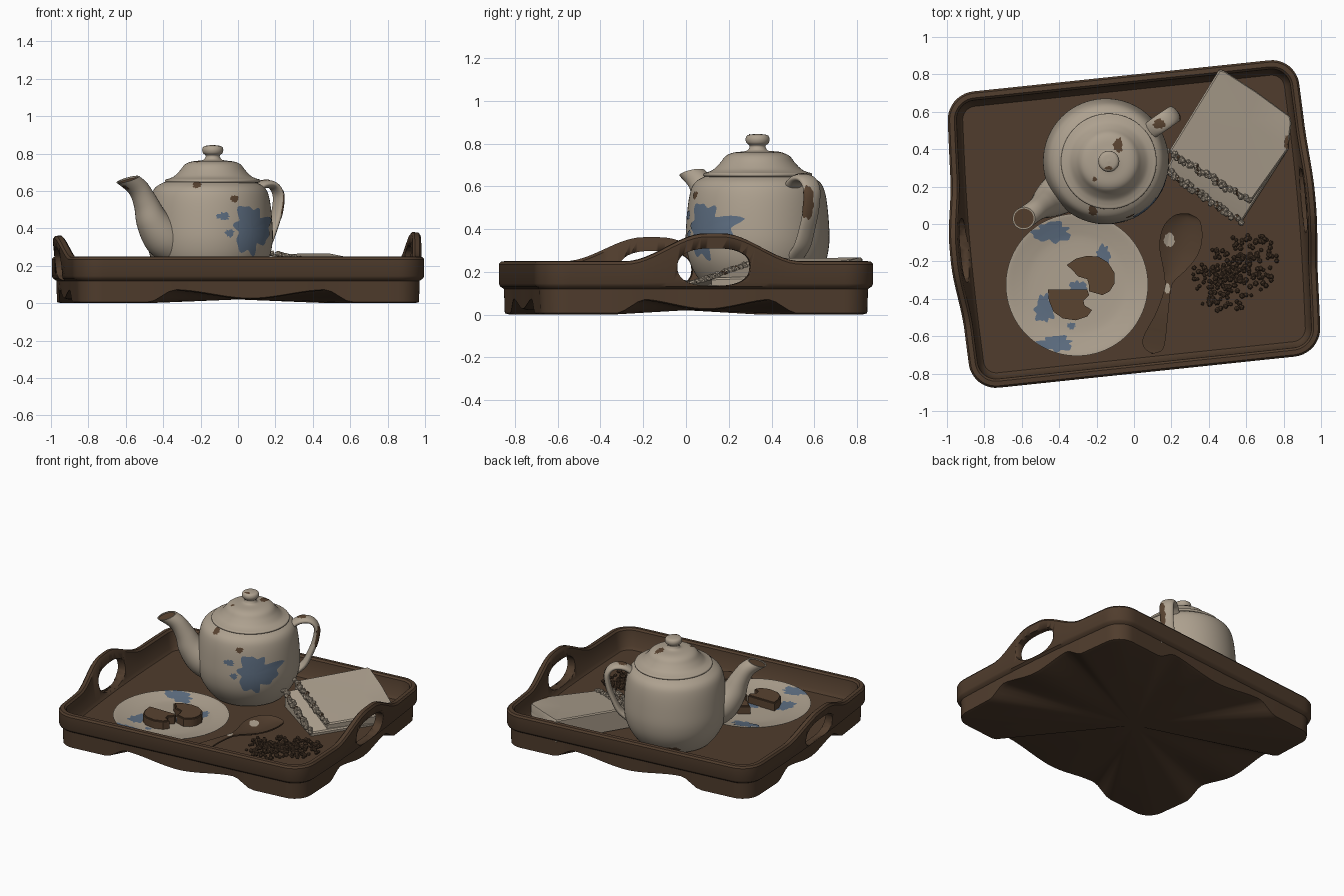
import bpy, bmesh, math, random
from mathutils import Vector, Matrix
from mathutils.bvhtree import BVHTree

if "Cube" in bpy.data.objects:
    bpy.data.objects.remove(bpy.data.objects["Cube"])

random.seed(4)
TURN = Matrix(((0.9945, -0.086, 0), (0.1045, 0.9963, 0), (0, 0, 1)))
FLOOR = 0.11


def material(name, col):
    m = bpy.data.materials.new(name)
    m.diffuse_color = (*col, 1)
    m.use_nodes = True
    m.node_tree.nodes["Principled BSDF"].inputs["Base Color"].default_value = m.diffuse_color
    return m


BROWN = material("dark_wood", (0.080, 0.046, 0.026))
CREAM = material("cream_glaze", (0.42, 0.355, 0.275))
BLUE = material("blue_stain", (0.11, 0.155, 0.22))
CHIP = material("brown_chip", (0.10, 0.056, 0.03))


def finish(name, bm, mats, rule=None, angle=35):
    bmesh.ops.recalc_face_normals(bm, faces=bm.faces)
    if rule:
        for f in bm.faces:
            f.material_index = rule(f.calc_center_median())
    me = bpy.data.meshes.new(name)
    bm.to_mesh(me)
    bm.free()
    for m in mats:
        me.materials.append(m)
    ob = bpy.data.objects.new(name, me)
    bpy.context.collection.objects.link(ob)
    bpy.ops.object.select_all(action='DESELECT')
    ob.select_set(True)
    bpy.context.view_layer.objects.active = ob
    bpy.ops.object.shade_smooth_by_angle(angle=math.radians(angle))
    return ob


def loft(rings, start=None, end=None):
    """Skin closed rings; optional centre points make fan caps."""
    bm = bmesh.new()
    rows = [[bm.verts.new(p) for p in r] for r in rings]
    n = len(rows[0])
    for a, b in zip(rows, rows[1:]):
        for i in range(n):
            bm.faces.new((a[i], a[(i + 1) % n], b[(i + 1) % n], b[i]))
    for row, c in ((rows[0], start), (rows[-1], end)):
        if c is not None:
            v = bm.verts.new(c)
            for i in range(n):
                bm.faces.new((row[i], row[(i + 1) % n], v))
    return bm


def smooth_path(pts, steps):
    """Catmull-Rom resampling of tuples."""
    out = []
    for i in range(len(pts) - 1):
        p = [Vector(pts[max(0, min(len(pts) - 1, i + k))]) for k in (-1, 0, 1, 2)]
        for s in range(steps):
            t = s / steps
            out.append(0.5 * (2 * p[1] + (p[2] - p[0]) * t + (2 * p[0] - 5 * p[1] + 4 * p[2] - p[3]) * t * t
                              + (3 * p[1] - p[0] - 3 * p[2] + p[3]) * t ** 3))
    return out + [Vector(pts[-1])]


def lathe(cx, cy, prof, steps, segs):
    prof = smooth_path(prof, steps)
    ring = lambda r, z: [(cx + r * math.cos(2 * math.pi * i / segs),
                          cy + r * math.sin(2 * math.pi * i / segs), z) for i in range(segs)]
    return loft([ring(max(r, 0.002), z) for r, z in prof],
                (cx, cy, prof[0][1]), (cx, cy, prof[-1][1]))


def ss(t):
    t = max(0, min(1, t))
    return t * t * (3 - 2 * t)


# Ragged thin patches laid on a part, aimed from one side
AIM = {"front": lambda u, v: ((u, -3, v), (0, 1, 0)), "back": lambda u, v: ((u, 3, v), (0, -1, 0)),
       "right": lambda u, v: ((3, u, v), (-1, 0, 0)), "top": lambda u, v: ((u, v, 3), (0, 0, -1))}


def patches(name, target, side, mat, spots, rough=1.0):
    me = target.data
    tree = BVHTree.FromPolygons([v.co for v in me.vertices], [p.vertices for p in me.polygons])
    bm = bmesh.new()
    for cu, cv, a, b in spots:
        rows = []
        for k in range(7):
            row = []
            for i in range(72):
                q = 2 * math.pi * i / 72
                wave = (0.09 * math.sin(3 * q + 20 * cu) + 0.08 * math.sin(7 * q + 30 * cv)
                        + 0.07 * math.sin(10 * q + 50 * cu))
                r = (0.9 + rough * wave) * max(k, .05) / 6
                hit = None
                while hit is None and r > 1e-4:
                    o, d = AIM[side](cu + a * r * math.cos(q), cv + b * r * math.sin(q))
                    hit, nor, _, _ = tree.ray_cast(Vector(o), Vector(d))
                    r *= 0.93
                if hit is None:
                    return
                if nor.dot(Vector(d)) > 0:
                    nor = -nor
                row.append(bm.verts.new(hit + nor * 0.0025))
            rows.append(row)
        for r0, r1 in zip(rows, rows[1:]):
            for i in range(72):
                j = (i + 1) % 72
                bm.faces.new((r0[i], r0[j], r1[j], r1[i]))
        bm.faces.new(rows[0])
    finish(name, bm, [mat])


# Tray: rounded rectangle rings, bowed ends, scalloped feet and raised handles
def tray_ring(off, z, foot=0.0, lift=0.0):
    pts, a, b, r = [], 0.795, 0.645, 0.15 + off
    corners = [(a, b, 0), (-a, b, 90), (-a, -b, 180), (a, -b, 270)]
    for k, (cx, cy, d) in enumerate(corners):
        arc = [(cx + r * math.cos(math.radians(d + 9 * j)), cy + r * math.sin(math.radians(d + 9 * j)))
               for j in range(11)]
        pts += arc
        nx, ny, nd = corners[(k + 1) % 4]
        end = (nx + r * math.cos(math.radians(nd)), ny + r * math.sin(math.radians(nd)))
        pts += [tuple(Vector(arc[-1]).lerp(Vector(end), j / 40)) for j in range(1, 40)]
    out = []
    for x, y in pts:
        short = abs(x) > a + 0.01 and abs(y) < b - 0.001
        t, half = (abs(y), 0.43) if short else (abs(x), 0.55)
        arch = 0.067 * ss((half - t) / 0.15) - 0.046 * ss(1 - t / (half * 0.75))
        rise = 0
        if short:
            mid, top, lean = (0.03, 1, 0.12) if x > 0 else (-0.06, 0.86, 0.28)
            rise = lift * top * ss((0.41 - abs(y - mid)) / 0.37)
            x += math.copysign(lean * rise + 0.018 * math.cos(math.pi / 2 * y / b), x)
        out.append(TURN @ Vector((x, y, z + foot * arch + rise)))
    return out


tray = finish("tray", loft([
    tray_ring(-0.05, 0, 1), tray_ring(-0.028, 0.006, 1), tray_ring(-0.024, 0.12), tray_ring(-0.006, 0.132),
    tray_ring(0, 0.145, 0, 0.01), tray_ring(0, 0.235, 0, 0.128), tray_ring(-0.01, 0.248, 0, 0.13),
    tray_ring(-0.035, 0.25, 0, 0.13), tray_ring(-0.047, 0.238, 0, 0.128), tray_ring(-0.062, 0.13),
    tray_ring(-0.08, FLOOR)], (0, 0, 0.02), (0, 0, FLOOR)), [BROWN])

# Grip openings through both raised ends
grip = [(0.172 * math.copysign(abs(math.cos(q)) ** 0.75, math.cos(q)),
         0.088 * math.copysign(abs(math.sin(q)) ** 0.85, math.sin(q)))
        for q in [2 * math.pi * i / 40 for i in range(40)]]
for s, my, mz in ((-1, -0.045, 0.21), (1, 0.03, 0.222)):
    ends = [[TURN @ Vector((s * x, my + y, mz + z)) for y, z in grip] for x in (0.8, 1.1)]
    mid = [TURN @ Vector((s * x, my, mz)) for x in (0.8, 1.1)]
    cutter = finish("grip_cutter", loft(ends, *mid), [BROWN])
    cutter.hide_render = True
    bpy.context.view_layer.objects.active = tray
    mod = tray.modifiers.new("grip", 'BOOLEAN')
    mod.operation, mod.object, mod.solver = 'DIFFERENCE', cutter, 'EXACT'
    tray.modifiers.move(len(tray.modifiers) - 1, 0)
    bpy.ops.object.modifier_apply(modifier=mod.name)
    bpy.data.objects.remove(cutter)

# Teapot body with stains and chips
PX, PY = -0.15, 0.335
body = [(0, FLOOR), (0.2, FLOOR), (0.255, 0.14), (0.312, 0.23), (0.335, 0.33), (0.332, 0.45),
        (0.318, 0.56), (0.295, 0.615), (0.25, 0.645), (0.23, 0.648)]
pot = finish("teapot_body", lathe(PX, PY, body, 6, 96), [CREAM])
patches("body_stains", pot, "front", BLUE, [(0.07, 0.395, 0.1, 0.135), (-0.08, 0.465, 0.038, 0.022),
                                            (-0.045, 0.375, 0.025, 0.022)], 1.3)
patches("body_chips", pot, "front", CHIP, [(-0.02, 0.558, 0.024, 0.02), (-0.22, 0.632, 0.025, 0.02)])
patches("body_back_chip", pot, "back", CHIP, [(-0.28, 0.16, 0.06, 0.025)])

# Lid with knob
lid = [(0.235, 0.642), (0.253, 0.648), (0.253, 0.66), (0.232, 0.667), (0.205, 0.68), (0.175, 0.71), (0.15, 0.741),
       (0.115, 0.757), (0.055, 0.765), (0.04, 0.778), (0.038, 0.79), (0.052, 0.803), (0.056, 0.823),
       (0.044, 0.84), (0, 0.845)]
lid = finish("teapot_lid", lathe(PX + 0.015, PY, lid, 4, 80), [CREAM])
patches("lid_chips", lid, "top", CHIP, [(-0.085, 0.42, 0.027, 0.042), (-0.21, 0.24, 0.013, 0.013),
                                        (-0.135, 0.3, 0.022, 0.01)])

# Spout and handle: ellipses swept in the plane through the pot axis
U = Vector((-0.82, -0.57, 0)).normalized()
SIDE = Vector((-U.y, U.x, 0))


def sweep(path, steps, segs=28):
    """Path rows: reach, height, half width, half thickness, direction in degrees."""
    rings, mids = [], []
    for s, z, w, t, d in smooth_path(path, steps):
        d = math.radians(d)
        c = Vector((PX, PY, z)) + U * s
        n = U * -math.sin(d) + Vector((0, 0, math.cos(d)))
        rings.append([c + SIDE * w * math.cos(q) + n * t * math.sin(q)
                      for q in [2 * math.pi * i / segs for i in range(segs)]])
        mids.append(c)
    return rings, mids


rings, mids = sweep([(0.2, 0.3, 0.12, 0.12, 30), (0.305, 0.36, 0.112, 0.112, 42), (0.38, 0.45, 0.087, 0.086, 60),
                     (0.42, 0.54, 0.067, 0.065, 62), (0.468, 0.615, 0.058, 0.056, 58),
                     (0.535, 0.662, 0.06, 0.064, 72)], 6)
inner = [mids[-1].lerp(p, 0.87) for p in rings[-1]]
deep = [p - Vector((0, 0, 0.008)) for p in inner]
mouth = mids[-1] - Vector((0, 0, 0.008))
finish("teapot_spout", loft(rings + [inner, deep], None, mouth), [CREAM, CHIP],
       lambda c: int((c - mouth).length < 0.046))

rings, mids = sweep([(-0.27, 0.59, 0.045, 0.022, 130), (-0.335, 0.632, 0.048, 0.022, 155),
                     (-0.405, 0.632, 0.048, 0.02, 205), (-0.445, 0.58, 0.046, 0.02, 255),
                     (-0.437, 0.49, 0.044, 0.02, 280), (-0.405, 0.40, 0.044, 0.02, 295),
                     (-0.365, 0.32, 0.046, 0.022, 300), (-0.31, 0.27, 0.046, 0.024, 325)], 6)
handle = finish("teapot_handle", loft(rings, mids[0], mids[-1]), [CREAM])
patches("handle_chip", handle, "right", CHIP, [(0.565, 0.525, 0.036, 0.085)], 0.7)
patches("handle_top_chip", handle, "top", CHIP, [(0.135, 0.535, 0.035, 0.028)])

# Plate with blue stains
plate = [(0, FLOOR + 0.002), (0.2, FLOOR + 0.002), (0.3, 0.128), (0.368, 0.15), (0.375, 0.158),
         (0.3, 0.142), (0.22, 0.132), (0, 0.132)]
plate = finish("plate", lathe(-0.305, -0.325, plate, 4, 96), [CREAM])
patches("plate_stains", plate, "top", BLUE, [
    (-0.44, -0.045, 0.11, 0.06), (-0.165, -0.165, 0.042, 0.055), (-0.3, -0.34, 0.05, 0.04),
    (-0.48, -0.455, 0.055, 0.08), (-0.42, -0.64, 0.1, 0.045), (-0.335, -0.545, 0.024, 0.02)], 1.2)


# Broken biscuit halves
def slab(name, outline, z0, z1):
    bm = bmesh.new()
    f = bm.faces.new([bm.verts.new((x, y, z0)) for x, y in outline])
    new = bmesh.ops.extrude_face_region(bm, geom=[f])["geom"]
    top = [v for v in new if isinstance(v, bmesh.types.BMVert)]
    bmesh.ops.translate(bm, verts=top, vec=(0, 0, z1 - z0))
    rim = [e for e in bm.edges if all(v in top for v in e.verts)]
    bmesh.ops.bevel(bm, geom=rim, offset=0.007, segments=2, affect='EDGES')
    return finish(name, bm, [CHIP])


slab("biscuit_back", [(-.36, -.22), (-.31, -.185), (-.25, -.17), (-.19, -.175), (-.14, -.205), (-.105, -.26),
                      (-.105, -.32), (-.13, -.36), (-.17, -.38), (-.24, -.36), (-.24, -.33), (-.25, -.295),
                      (-.3, -.28), (-.33, -.245)], 0.13, 0.19)
slab("biscuit_front", [(-.46, -.35), (-.25, -.35), (-.24, -.38), (-.27, -.41), (-.265, -.435), (-.225, -.46),
                       (-.25, -.495), (-.31, -.515), (-.38, -.505), (-.43, -.47), (-.455, -.41)], 0.13, 0.19)

# Spoon: swept outline with a hollow bowl
spoon = smooth_path([(0.29, 0.055, 0.012, 0.15), (0.284, 0.035, 0.065, 0.152), (0.265, -0.02, 0.1, 0.154),
                     (0.25, -0.09, 0.11, 0.154), (0.235, -0.16, 0.098, 0.15), (0.215, -0.235, 0.062, 0.146),
                     (0.19, -0.3, 0.026, 0.145), (0.18, -0.35, 0.017, 0.15), (0.15, -0.48, 0.032, 0.15),
                     (0.11, -0.61, 0.058, 0.135), (0.1, -0.665, 0.05, 0.13), (0.097, -0.69, 0.012, 0.13)], 5)
rings = []
for k, (x, y, w, z) in enumerate(spoon):
    dip = 0.034 * math.sin(math.pi * min(1, k / 30))
    rings.append([(x + w * u, y - 0.2 * w * u, z - dip * (1 - u * u) - h) for u, h in
                  [(-1, 0), (-.6, 0), (0, 0), (.6, 0), (1, 0), (1, .01), (.6, .01), (0, .01), (-.6, .01), (-1, .01)]])
spoon = finish("spoon", loft(rings, (0.29, 0.057, 0.145), (0.097, -0.692, 0.126)), [BROWN], None, 50)
patches("spoon_glints", spoon, "top", CREAM, [(0.188, -0.085, 0.032, 0.042), (0.178, -0.345, 0.017, 0.03)], 0.5)


# Folded napkin: two sloping layers, each with a lumpy lace edge
def lumps(bm, p, r):
    m = Matrix.Translation(p) @ Matrix.Rotation(random.uniform(0, 3), 4, (1, random.random(), 1))
    bmesh.ops.create_icosphere(bm, subdivisions=1, radius=r, matrix=m)


for name, a, d, low, zb, zd in (("napkin_lower", (.17, .29, .22), (.575, .01, .135), 0, .22, .14),
                                ("napkin_upper", (.185, .385, .264), (.625, .12, .17), 0.01, .268, .19)):
    corner = [Vector(a), Vector((.455, .825, zb)), Vector((.48, .82, zb)), Vector((.65, .71, (zb + zd) / 2 + .005)),
              Vector((.835, .575, zd)), Vector((.842, .54, zd)), Vector((.825, .40, zd - .01)), Vector(d)]
    mid = sum(corner, Vector()) / 8
    bottom = [Vector((p.x, p.y, FLOOR + low)) for p in corner]
    cloth = finish(name, loft([bottom, [p - Vector((0, 0, .008)) for p in corner],
                               [p.lerp(mid, .03) for p in corner]],
                              Vector((mid.x, mid.y, FLOOR + low)), mid), [CREAM])
    bm = bmesh.new()
    for i in range(56):
        p = Vector(a).lerp(Vector(d), i / 55)
        lumps(bm, p + Vector((random.uniform(-.014, .012), random.uniform(-.014, .012), .004)),
              random.uniform(.012, .018))
    finish(name + "_lace", bm, [CREAM, CHIP], lambda c: int(math.sin(c.x * 60) > 0.985), 30)
patches("napkin_mark", cloth, "top", CHIP, [(0.815, 0.435, 0.014, 0.04)])

# Spilled grains
bm = bmesh.new()
for i in range(230):
    r, q = 0.2 * random.random() ** 0.8, random.uniform(0, 6.283)
    x = 0.54 + 1.2 * r * math.cos(q)
    y = -0.26 + r * math.sin(q) + 0.25 * (x - 0.54)
    lumps(bm, Vector((x, y, FLOOR + random.uniform(.006, .02))), random.uniform(.010, .016))
finish("spilled_grains", bm, [BROWN], None, 20)
